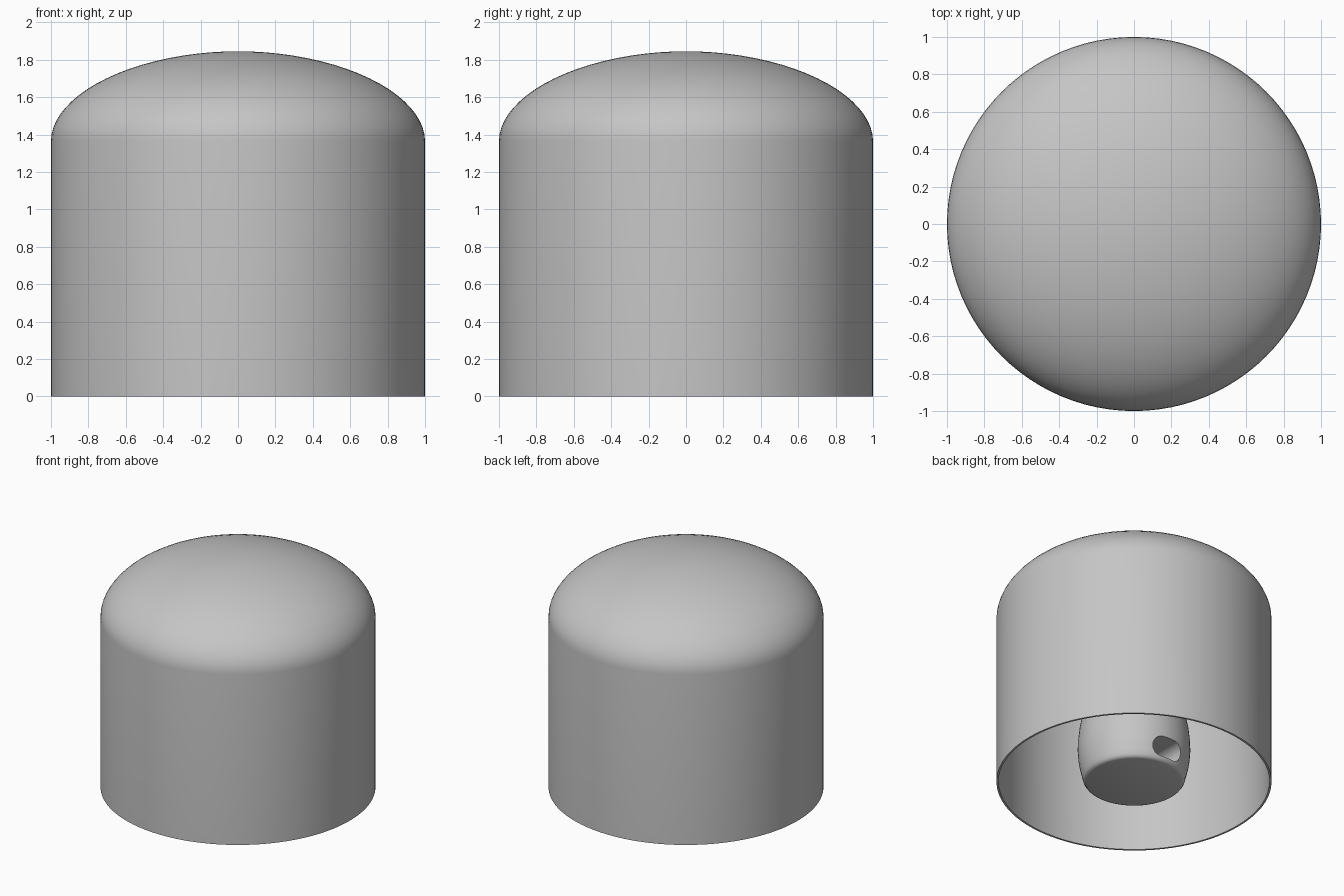
import bpy, bmesh, math
from mathutils import Matrix, Vector

if "Cube" in bpy.data.objects:
    bpy.data.objects.remove(bpy.data.objects["Cube"])

GREY = (0.56, 0.56, 0.56, 1.0)
grey = bpy.data.materials.new("plain grey")
grey.use_nodes = True
grey.diffuse_color = GREY
grey.node_tree.nodes["Principled BSDF"].inputs["Base Color"].default_value = GREY


def finish(name, bm):
    """Turn a bmesh into a named grey object."""
    bmesh.ops.recalc_face_normals(bm, faces=bm.faces)
    mesh = bpy.data.meshes.new(name)
    bm.to_mesh(mesh)
    bm.free()
    mesh.materials.append(grey)
    obj = bpy.data.objects.new(name, mesh)
    bpy.context.collection.objects.link(obj)
    return obj


def lathe(name, profile, steps):
    """Revolve a list of (radius, height) points about z."""
    bm = bmesh.new()
    verts = [bm.verts.new((r, 0, z)) for r, z in profile]
    edges = [bm.edges.new(pair) for pair in zip(verts, verts[1:])]
    bmesh.ops.spin(bm, geom=verts + edges, cent=(0, 0, 0), axis=(0, 0, 1),
                   angle=math.tau, steps=steps)
    bmesh.ops.remove_doubles(bm, verts=bm.verts, dist=0.0001)
    return finish(name, bm)


def smooth(obj, degrees):
    bpy.ops.object.select_all(action='DESELECT')
    obj.select_set(True)
    bpy.context.view_layer.objects.active = obj
    bpy.ops.object.shade_smooth_by_angle(angle=math.radians(degrees))


def dome(radius, base, height, count=20):
    """Flattened dome profile from the crown down to the side wall."""
    power = 2 / 1.95
    points = []
    for i in range(count + 1):
        a = math.pi / 2 * i / count
        points.append((radius * max(math.sin(a), 0) ** power,
                       base + height * max(math.cos(a), 0) ** power))
    points[0] = (0, base + height)
    points[-1] = (radius, base)
    return points


# Thin domed cap, open at the bottom
WALL = 0.015
SHOULDER = 1.365
outer = dome(1.0, SHOULDER, 0.48)
inner = dome(1.0 - WALL, SHOULDER, 0.48 - WALL)
cap = lathe("domed_cap", outer + [(1.0, 0), (1.0 - WALL, 0)] + inner[::-1], 96)
smooth(cap, 30)

# Barrel-shaped centre post with a rounded lower edge
post_profile = [(0, 0.0), (0.34, 0.0), (0.358, 0.006), (0.37, 0.022),
                (0.38, 0.06), (0.394, 0.12), (0.405, 0.19), (0.41, 0.26),
                (0.407, 0.34), (0.397, 0.43), (0.38, 0.52), (0.36, 0.62),
                (0.345, 0.74), (0.34, 0.9), (0.34, 1.805), (0, 1.805)]
post = lathe("centre_post", post_profile, 64)

# Rounded cross slot cut through the post from front to back
HALF_WIDTH, HALF_HEIGHT, SLOT_Z = 0.13, 0.075, 0.11
bm = bmesh.new()
ring = []
for i in range(32):
    a = math.tau * (i + 0.5) / 32
    shift = math.copysign(HALF_WIDTH - HALF_HEIGHT, math.cos(a))
    ring.append(bm.verts.new((shift + HALF_HEIGHT * math.cos(a), -0.6,
                              SLOT_Z + HALF_HEIGHT * math.sin(a))))
face = bm.faces.new(ring)
grown = bmesh.ops.extrude_face_region(bm, geom=[face])["geom"]
bmesh.ops.translate(bm, vec=(0, 1.2, 0),
                    verts=[v for v in grown if isinstance(v, bmesh.types.BMVert)])
cutter = finish("slot_cutter", bm)
cutter.hide_render = True

cut = post.modifiers.new("slot", 'BOOLEAN')
cut.operation = 'DIFFERENCE'
cut.solver = 'EXACT'
cut.object = cutter
bpy.ops.object.select_all(action='DESELECT')
post.select_set(True)
bpy.context.view_layer.objects.active = post
bpy.ops.object.modifier_apply(modifier=cut.name)
bpy.data.objects.remove(cutter)
smooth(post, 40)
